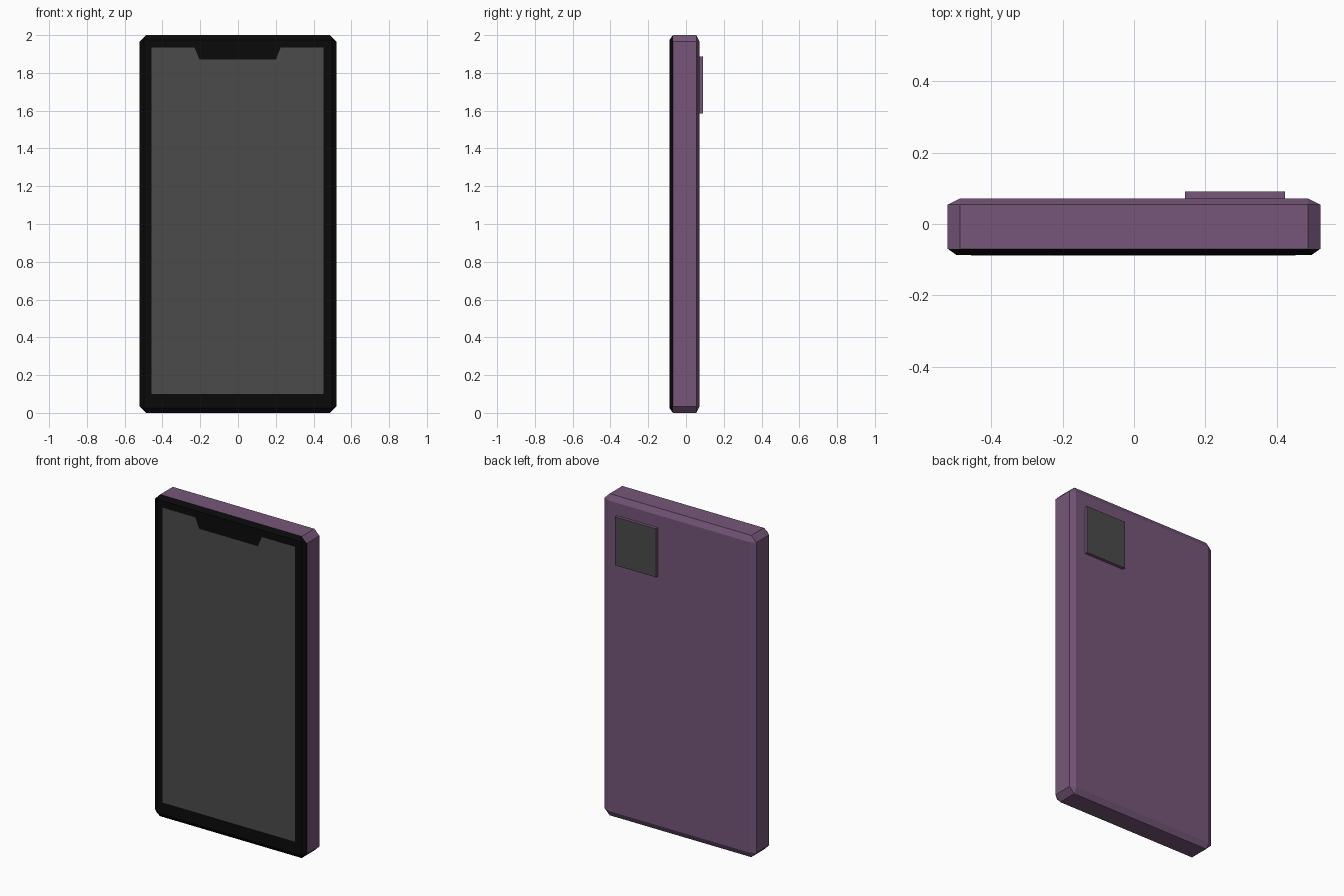
import bpy, bmesh
from mathutils import Matrix, Vector

if "Cube" in bpy.data.objects:
    bpy.data.objects.remove(bpy.data.objects["Cube"])


def material(name, rgb):
    m = bpy.data.materials.new(name)
    m.diffuse_color = (*rgb, 1)
    m.use_nodes = True
    m.node_tree.nodes["Principled BSDF"].inputs["Base Color"].default_value = m.diffuse_color
    return m


purple = material("purple_shell", (0.18, 0.094, 0.19))
black = material("black_bezel", (0.003, 0.003, 0.003))
grey = material("dark_glass", (0.07, 0.07, 0.07))


def finish(bm, name, mats):
    bmesh.ops.recalc_face_normals(bm, faces=bm.faces)
    me = bpy.data.meshes.new(name)
    bm.to_mesh(me)
    bm.free()
    for m in mats:
        me.materials.append(m)
    ob = bpy.data.objects.new(name, me)
    bpy.context.collection.objects.link(ob)
    return ob


def box(lo, hi):
    lo, hi = Vector(lo), Vector(hi)
    bm = bmesh.new()
    bmesh.ops.create_cube(bm, size=1, matrix=Matrix.Translation((lo + hi) / 2)
                          @ Matrix.Diagonal((*(hi - lo), 1)))
    return bm


# Body: chamfered slab, bevelled at double depth so chamfers are shallow in y
bm = box((-0.522, -0.174, 0), (0.522, 0.144, 2))
bmesh.ops.bevel(bm, geom=bm.edges[:], offset=0.035, segments=1, affect='EDGES')
for v in bm.verts:
    v.co.y /= 2
    if v.co.y < -0.08:  # the front rim has a slightly narrower chamfer
        v.co.x *= 0.497 / 0.487
        v.co.z = 1 + (v.co.z - 1) * 0.975 / 0.965
for f in bm.faces:
    f.material_index = int(f.calc_center_median().y < -0.07)
finish(bm, "phone_body", [purple, black])

# Screen: thin notched plate on the front
outline = [(-0.457, 0.10), (0.453, 0.10), (0.453, 1.934), (0.226, 1.934),
           (0.200, 1.87), (-0.204, 1.87), (-0.230, 1.934), (-0.457, 1.934)]
bm = bmesh.new()
face = bm.faces.new([bm.verts.new((x, -0.0885, z)) for x, z in outline])
ext = bmesh.ops.extrude_face_region(bm, geom=[face], use_keep_orig=True)
for v in ext["geom"]:
    if isinstance(v, bmesh.types.BMVert):
        v.co.y = -0.086
finish(bm, "screen", [grey])

# Camera block: raised pad with a dark glass face
bm = box((0.143, 0.065, 1.585), (0.423, 0.091, 1.887))
for f in bm.faces:
    f.material_index = int(f.calc_center_median().y > 0.09)
finish(bm, "camera_block", [purple, grey])
